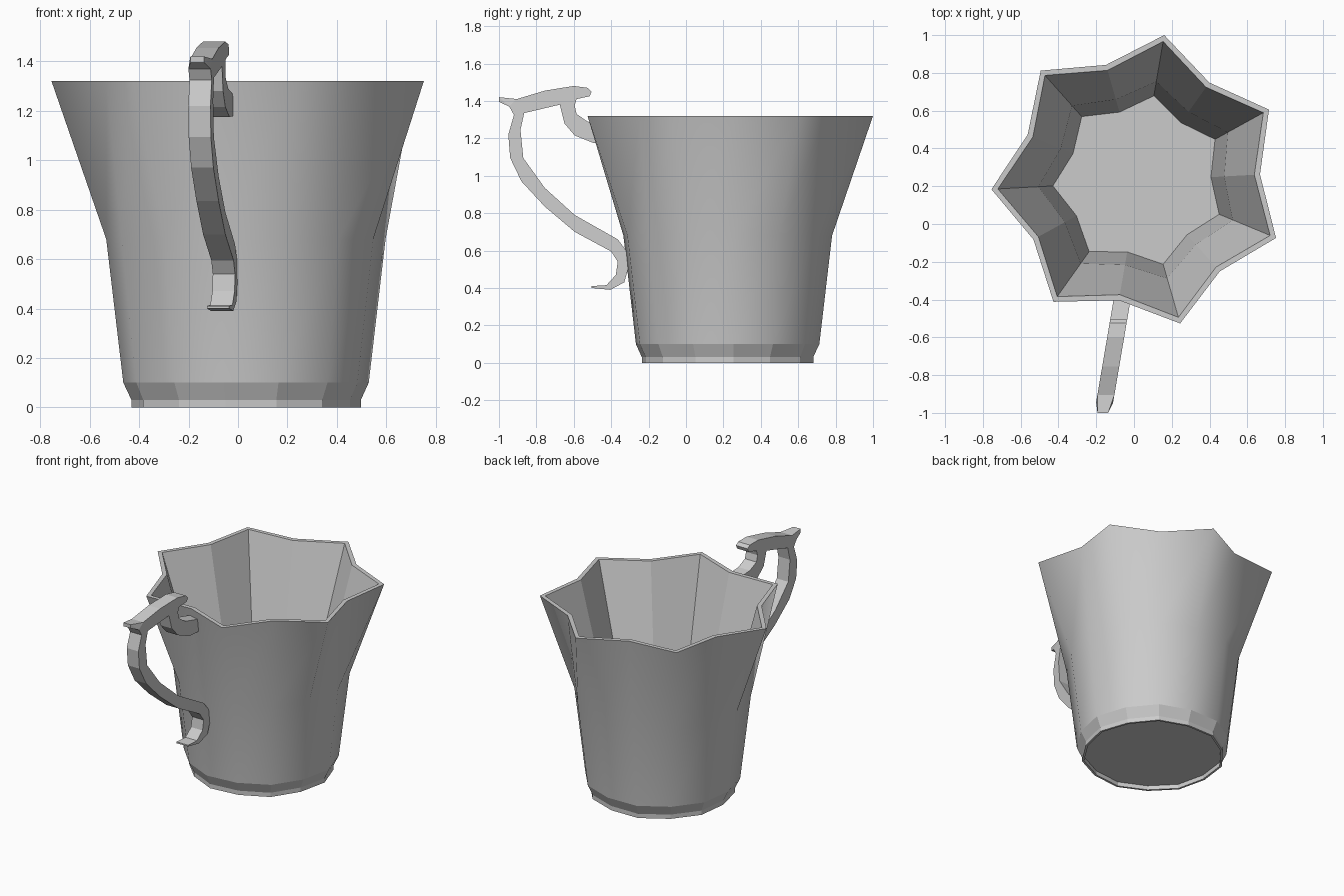
import bpy, bmesh
from math import sin, cos, pi, radians

default = bpy.data.objects.get("Cube")
if default:
    bpy.data.objects.remove(default, do_unlink=True)

POINTS = 7
CENTER = (0.028, 0.227)
FIRST_TIP = radians(80.3)

# One plain clay colour
clay = bpy.data.materials.new("grey_clay")
clay.use_nodes = True
clay.diffuse_color = (0.6, 0.6, 0.6, 1)
clay.node_tree.nodes["Principled BSDF"].inputs["Base Color"].default_value = (0.6, 0.6, 0.6, 1)


def finish(bm, name):
    """Turn a bmesh into a named, coloured object."""
    bmesh.ops.recalc_face_normals(bm, faces=bm.faces)
    mesh = bpy.data.meshes.new(name)
    bm.to_mesh(mesh)
    bm.free()
    mesh.materials.append(clay)
    obj = bpy.data.objects.new(name, mesh)
    bpy.context.collection.objects.link(obj)
    return obj


def star_ring(bm, tip, valley, z):
    """Ring of vertices alternating between tip and valley radius."""
    ring = []
    for i in range(2 * POINTS):
        angle = FIRST_TIP + i * pi / POINTS
        radius = valley if i % 2 else tip
        ring.append(bm.verts.new((CENTER[0] + radius * cos(angle),
                                  CENTER[1] + radius * sin(angle), z)))
    return ring


def bridge(bm, lower, upper, smooth):
    """Join two rings with quads."""
    count = len(lower)
    for i in range(count):
        j = (i + 1) % count
        face = bm.faces.new((lower[i], lower[j], upper[j], upper[i]))
        face.smooth = smooth


# Cup: tip radius, valley radius, height, smooth wall above
CUP_PROFILE = [
    (0.445, 0.455, 0.03, False),   # recessed underside
    (0.445, 0.455, 0, False),      # foot
    (0.46, 0.47, 0, False),
    (0.46, 0.47, 0.03, False),
    (0.493, 0.502, 0.1, True),     # outer wall
    (0.562, 0.57, 0.68, True),
    (0.784, 0.64, 1.32, False),    # rim
    (0.75, 0.61, 1.32, False),     # faceted inner wall
    (0.535, 0.45, 0.68, False),
    (0.458, 0.38, 0.1, False),     # floor
]
bm = bmesh.new()
rings = [star_ring(bm, tip, valley, z) for tip, valley, z, _ in CUP_PROFILE]
for k in range(len(rings) - 1):
    bridge(bm, rings[k], rings[k + 1], CUP_PROFILE[k][3])
bm.faces.new(rings[0])
bm.faces.new(rings[-1])
finish(bm, "cup")

# Handle: side outline as depth and height
HANDLE_OUTLINE = [
    # crest with thumb rest
    (-1, 1.42), (-.905, 1.41), (-.755, 1.455), (-.6, 1.48), (-.525, 1.47),
    (-.505, 1.45), (-.515, 1.425), (-.585, 1.41),
    # hook meeting the wall
    (-.595, 1.375), (-.585, 1.33), (-.527, 1.29), (-.38, 1.26), (-.38, 1.18),
    (-.495, 1.175), (-.595, 1.215), (-.65, 1.28), (-.675, 1.38),
    # inside of the grip
    (-.865, 1.335), (-.885, 1.245), (-.87, 1.095), (-.755, .935),
    (-.595, .79), (-.365, .66),
    # lower scroll
    (-.32, .6), (-.31, .5), (-.33, .43), (-.405, .39), (-.505, .4),
    (-.505, .41), (-.425, .415), (-.375, .47), (-.365, .54), (-.4, .595),
    # outside of the grip
    (-.595, .7), (-.755, .835), (-.88, .97), (-.94, 1.095), (-.95, 1.22),
    (-.92, 1.325), (-.945, 1.37), (-1, 1.395),
]


def handle_side(bm, side):
    """One side of the handle, following its slanted plane."""
    loop = []
    for y, z in HANDLE_OUTLINE:
        half_width = 0.028 if y < -0.98 else 0.045
        x = -0.165 + (y + 1) * 0.17
        loop.append(bm.verts.new((x + side * half_width, y, z)))
    return loop


bm = bmesh.new()
right = handle_side(bm, -1)
left = handle_side(bm, 1)
bridge(bm, right, left, False)
caps = [bm.faces.new(right), bm.faces.new(left)]
bmesh.ops.recalc_face_normals(bm, faces=bm.faces)
bmesh.ops.triangulate(bm, faces=caps)
finish(bm, "handle")
